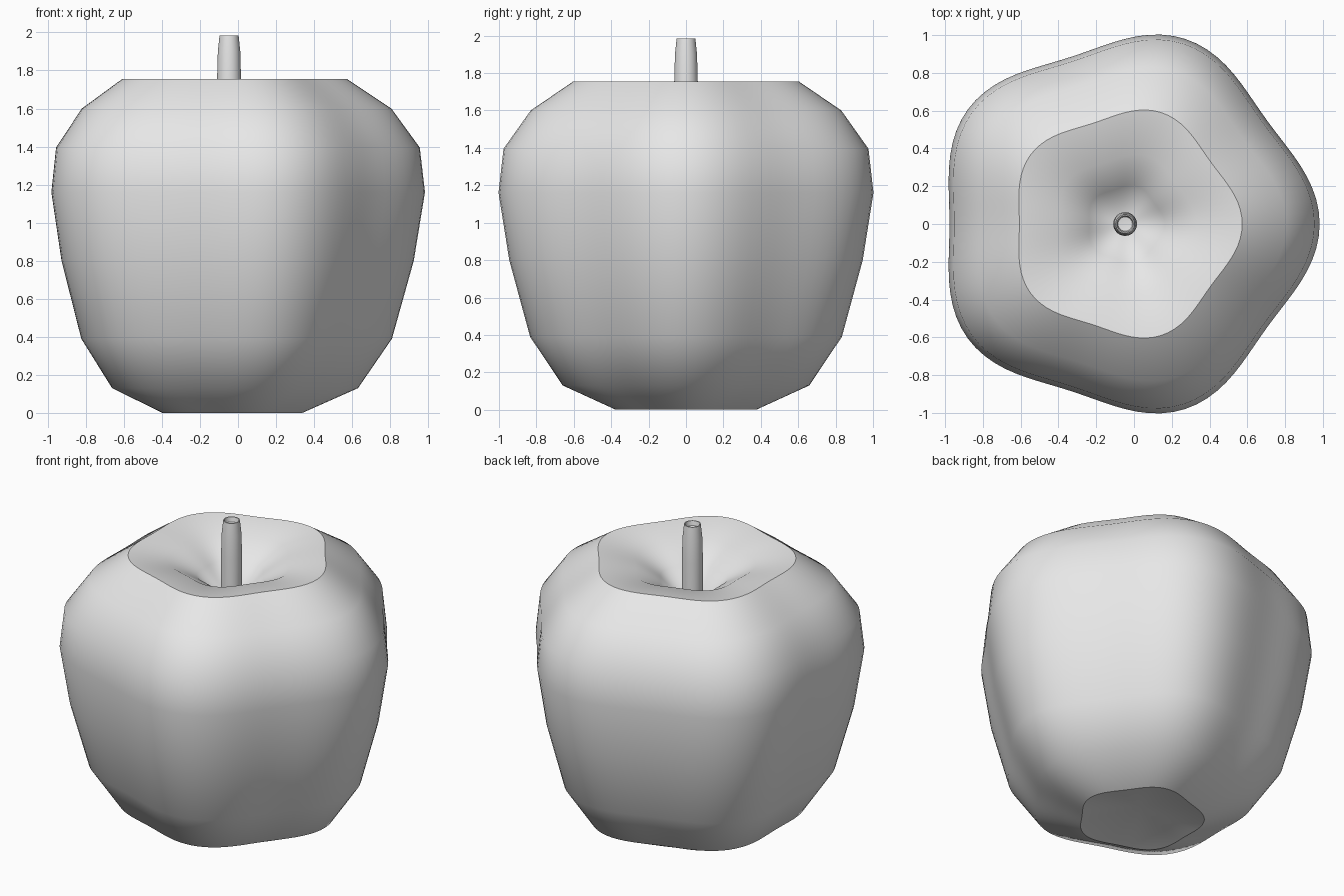
import bpy, bmesh
from math import cos, sin, pi, radians

if "Cube" in bpy.data.objects:
    bpy.data.objects.remove(bpy.data.objects["Cube"], do_unlink=True)

CENTRE_X = -0.047

grey = bpy.data.materials.new("plain grey")
grey.use_nodes = True
grey.diffuse_color = (0.8, 0.8, 0.8, 1)
grey.node_tree.nodes["Principled BSDF"].inputs["Base Color"].default_value = (0.8, 0.8, 0.8, 1)


def lathe(name, profile, steps, lobes=0, depth=0.0):
    """Turn a (radius, height) profile, closed by its end points on the axis."""
    bm = bmesh.new()
    rings = []
    for radius, z in profile:
        if radius == 0:
            rings.append([bm.verts.new((0, 0, z))] * steps)
            continue
        ring = []
        for i in range(steps):
            a = 2 * pi * i / steps
            r = radius * (1 + depth * cos(lobes * a))
            ring.append(bm.verts.new((r * cos(a), r * sin(a), z)))
        rings.append(ring)
    for low, high in zip(rings, rings[1:]):
        for i in range(steps):
            j = (i + 1) % steps
            corners = dict.fromkeys((low[i], low[j], high[j], high[i]))
            bm.faces.new(list(corners))
    bmesh.ops.recalc_face_normals(bm, faces=bm.faces)
    mesh = bpy.data.meshes.new(name)
    bm.to_mesh(mesh)
    bm.free()
    mesh.materials.append(grey)
    obj = bpy.data.objects.new(name, mesh)
    obj.location.x = CENTRE_X
    bpy.context.collection.objects.link(obj)
    bpy.ops.object.select_all(action="DESELECT")
    obj.select_set(True)
    bpy.context.view_layer.objects.active = obj
    bpy.ops.object.shade_smooth_by_angle(angle=radians(32))
    return obj


# Five-lobed fruit body, from the hollow underside up to the stem dimple
body = [(0, 0.08), (0.367, 0), (0.645, 0.13), (0.815, 0.39), (0.924, 0.8),
        (0.98, 1.16), (0.954, 1.395), (0.812, 1.6), (0.59, 1.755),
        (0.36, 1.715), (0.2, 1.62), (0, 1.42)]
lathe("fruit_body", body, 100, lobes=5, depth=0.051)

# Round stem with a tapered tip and a shallow cupped end
stem = [(0, 1.4), (0.062, 1.42), (0.063, 1.75), (0.059, 1.9),
        (0.05, 1.985), (0.044, 1.985), (0.038, 1.955), (0, 1.95)]
lathe("stem", stem, 32)
